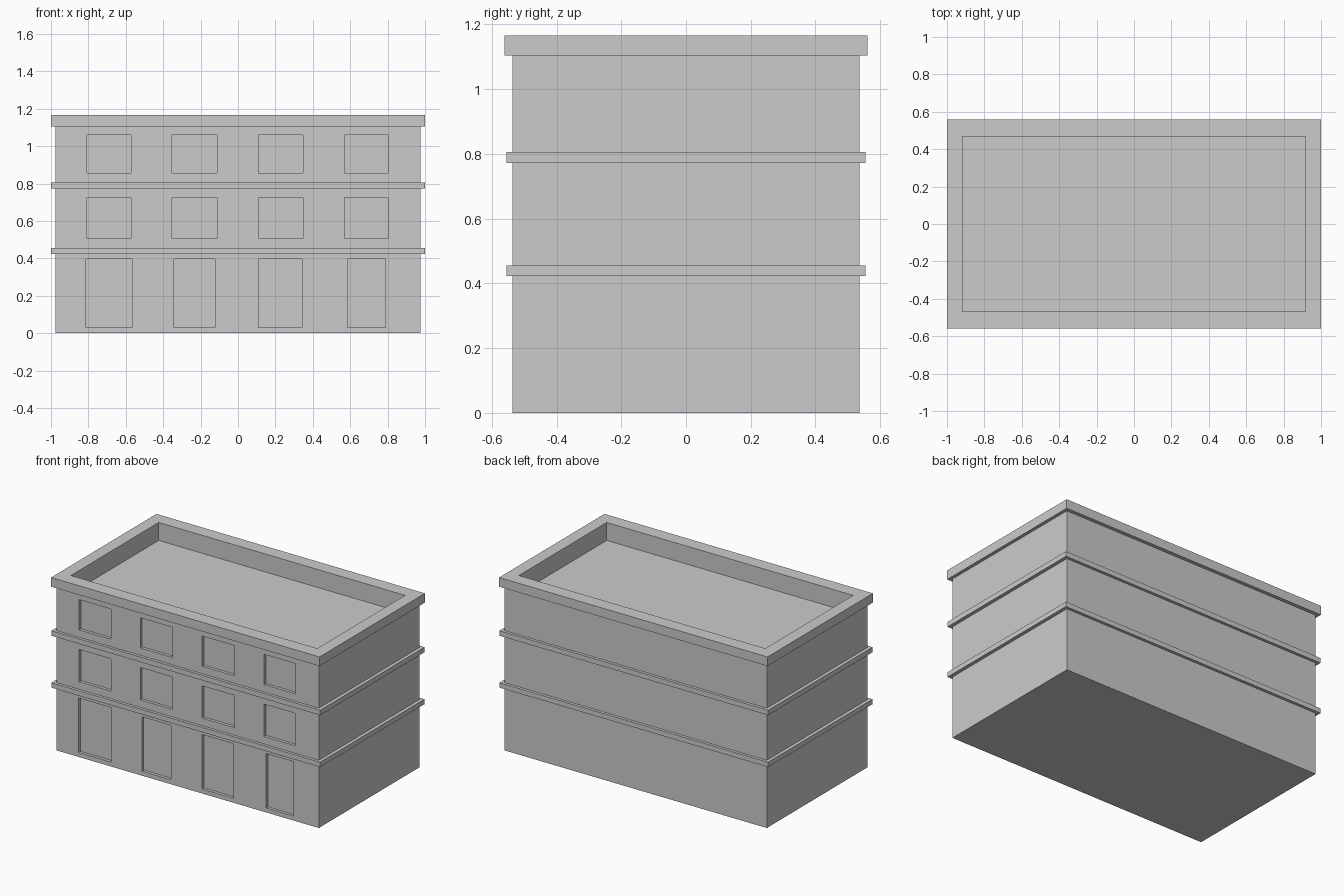
import bpy, bmesh

if "Cube" in bpy.data.objects:
    bpy.data.objects.remove(bpy.data.objects["Cube"])

BX, BY = 0.977, 0.536      # wall half sizes
IX, IY = 0.917, 0.467      # roof well half sizes
RECESS = 0.02


def loft(name, levels, closed=False):
    """Stack of rectangles (half x, half y, z) joined by quads, capped or closed into a ring."""
    bm = bmesh.new()
    rings = [[bm.verts.new((sx * hx, sy * hy, z))
              for sx, sy in ((-1, -1), (1, -1), (1, 1), (-1, 1))]
             for hx, hy, z in levels]
    pairs = list(zip(rings, rings[1:]))
    if closed:
        pairs.append((rings[-1], rings[0]))
    else:
        bm.faces.new(rings[0][::-1])
        bm.faces.new(rings[-1])
    for a, b in pairs:
        for i in range(4):
            j = (i + 1) % 4
            bm.faces.new((a[i], a[j], b[j], b[i]))
    bmesh.ops.recalc_face_normals(bm, faces=bm.faces)
    me = bpy.data.meshes.new(name)
    bm.to_mesh(me)
    bm.free()
    ob = bpy.data.objects.new(name, me)
    bpy.context.collection.objects.link(ob)
    return ob


def ring(name, outer, inner, z0, z1):
    return loft(name, [(*inner, z0), (*outer, z0), (*outer, z1), (*inner, z1)], closed=True)


# Main block with sunken roof
walls = loft("building_walls", [(BX, BY, 0), (BX, BY, 1.104), (IX, IY, 1.104), (IX, IY, 1.045)])

# Floor bands and parapet cornice
ring("lower_band", (1.0, 0.555), (BX, BY), 0.423, 0.456)
ring("upper_band", (1.0, 0.555), (BX, BY), 0.772, 0.806)
ring("cornice", (0.999, 0.56), (IX, IY), 1.104, 1.166)

# Shallow window and door recesses on the front
windows = [(-0.807, -0.571), (-0.352, -0.112), (0.109, 0.348), (0.569, 0.803)]
doors = [(-0.812, -0.567), (-0.341, -0.123), (0.109, 0.343), (0.585, 0.788)]
rows = [(doors, 0.03, 0.396), (windows, 0.507, 0.724), (windows, 0.856, 1.059)]

bm = bmesh.new()
for spans, z0, z1 in rows:
    for x0, x1 in spans:
        cube = bmesh.ops.create_cube(bm, size=1)["verts"]
        bmesh.ops.scale(bm, vec=(x1 - x0, 2 * RECESS, z1 - z0), verts=cube)
        bmesh.ops.translate(bm, vec=((x0 + x1) / 2, -BY, (z0 + z1) / 2), verts=cube)
me = bpy.data.meshes.new("opening_cutter")
bm.to_mesh(me)
bm.free()
cutter = bpy.data.objects.new("opening_cutter", me)
bpy.context.collection.objects.link(cutter)
cutter.hide_render = True
cutter.display_type = 'WIRE'

mod = walls.modifiers.new("openings", 'BOOLEAN')
mod.operation = 'DIFFERENCE'
mod.solver = 'EXACT'
mod.object = cutter
